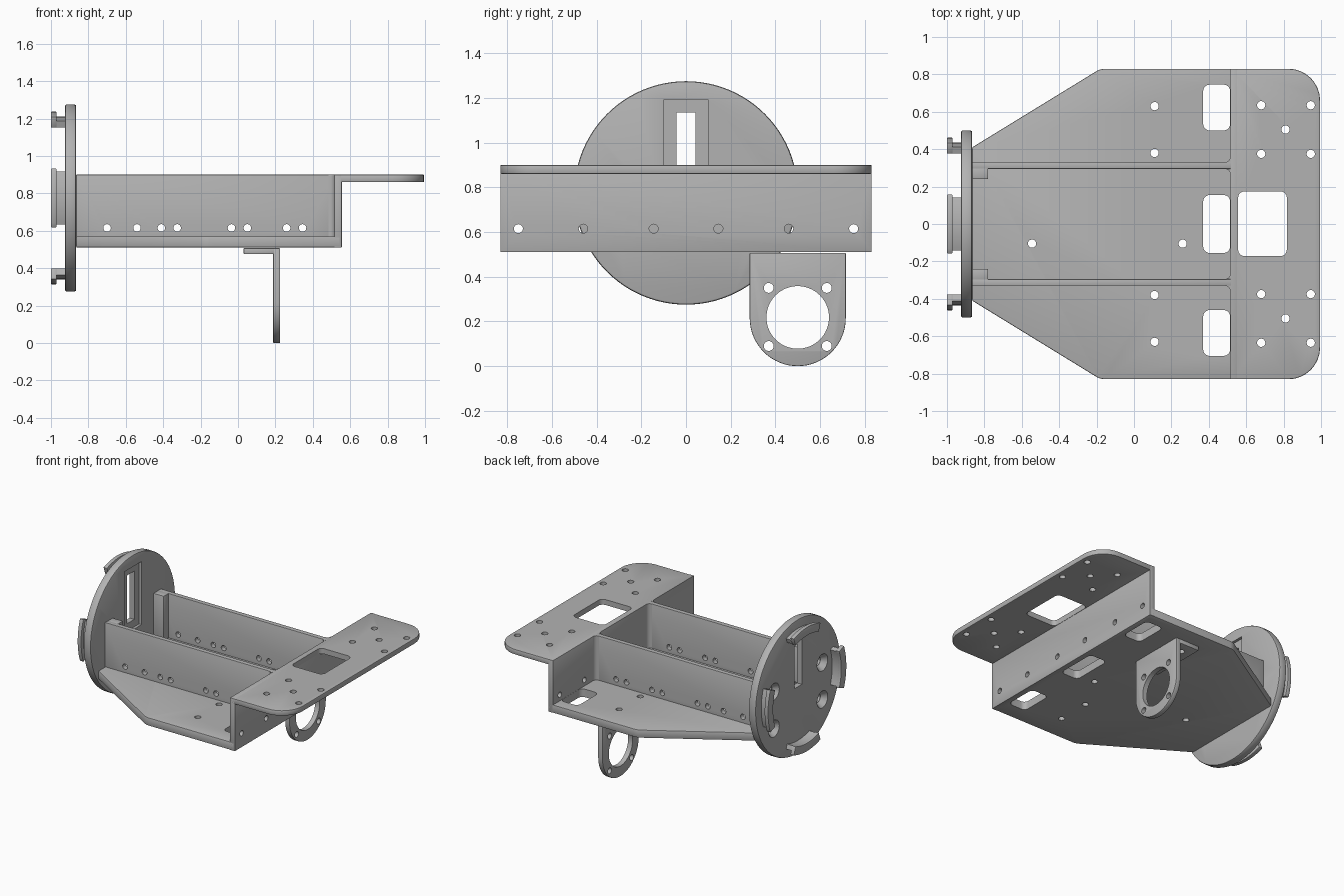
import bpy, bmesh, math
from mathutils import Vector

cube = bpy.data.objects.get("Cube")
if cube:
    bpy.data.objects.remove(cube)

grey = bpy.data.materials.new("plain grey")
grey.use_nodes = True
COLOUR = (0.45, 0.45, 0.45, 1)
grey.diffuse_color = COLOUR
grey.node_tree.nodes["Principled BSDF"].inputs["Base Color"].default_value = COLOUR


# ---- profiles
def circle(u, v, r, n=32):
    return [(u + r * math.cos(2 * math.pi * i / n), v + r * math.sin(2 * math.pi * i / n))
            for i in range(n)]


def rounded(corners, n=8):
    """Closed polygon from (u, v, radius) corners, each replaced by an arc."""
    pts = []
    for i, (u, v, r) in enumerate(corners):
        p = Vector((u, v))
        if r == 0:
            pts.append((u, v))
            continue
        a = (Vector(corners[i - 1][:2]) - p).normalized()
        b = (Vector(corners[(i + 1) % len(corners)][:2]) - p).normalized()
        half = a.angle(b) / 2
        mid = p + (a + b).normalized() * r / math.sin(half)
        start = p + a * r / math.tan(half) - mid
        end = p + b * r / math.tan(half) - mid
        sweep = start.angle_signed(end)
        for k in range(n + 1):
            t = -sweep * k / n
            c, s = math.cos(t), math.sin(t)
            pts.append((mid.x + c * start.x - s * start.y, mid.y + s * start.x + c * start.y))
    return pts


def rect(u0, u1, v0, v1, r=0):
    return rounded([(u0, v0, r), (u1, v0, r), (u1, v1, r), (u0, v1, r)])


def arc_band(r0, r1, a0, a1, v=0.0, n=12):
    angles = [math.radians(a0 + (a1 - a0) * i / n) for i in range(n + 1)]
    return ([(r1 * math.cos(a), v + r1 * math.sin(a)) for a in angles]
            + [(r0 * math.cos(a), v + r0 * math.sin(a)) for a in reversed(angles)])


# ---- solids
def add_prism(bm, pts, axis, lo, hi, taper=1.0):
    place = {"x": lambda u, v, w: (w, u, v),
             "y": lambda u, v, w: (u, w, v),
             "z": lambda u, v, w: (u, v, w)}[axis]
    cu = sum(p[0] for p in pts) / len(pts)
    cv = sum(p[1] for p in pts) / len(pts)
    a = [bm.verts.new(place(u, v, lo)) for u, v in pts]
    b = [bm.verts.new(place(cu + (u - cu) * taper, cv + (v - cv) * taper, hi)) for u, v in pts]
    faces = [bm.faces.new(a), bm.faces.new(b)]
    for i in range(len(pts)):
        j = (i + 1) % len(pts)
        faces.append(bm.faces.new((a[i], a[j], b[j], b[i])))
    bmesh.ops.recalc_face_normals(bm, faces=faces)


def make(name, solids):
    bm = bmesh.new()
    for s in solids:
        add_prism(bm, *s)
    mesh = bpy.data.meshes.new(name)
    bm.to_mesh(mesh)
    bm.free()
    obj = bpy.data.objects.new(name, mesh)
    bpy.context.collection.objects.link(obj)
    mesh.materials.append(grey)
    return obj


def part(name, solids, holes=(), bevel=0.006):
    obj = make(name, solids)
    bpy.ops.object.select_all(action="DESELECT")
    obj.select_set(True)
    bpy.context.view_layer.objects.active = obj
    if bevel:
        m = obj.modifiers.new("soft edges", "BEVEL")
        m.width, m.segments, m.angle_limit = bevel, 2, math.radians(50)
        bpy.ops.object.modifier_apply(modifier=m.name)
    if holes:
        cutter = make(name + "_cutter", holes)
        cutter.hide_render = True
        m = obj.modifiers.new("holes", "BOOLEAN")
        m.operation, m.solver, m.object, m.use_self = "DIFFERENCE", "EXACT", cutter, True
        bpy.ops.object.modifier_apply(modifier=m.name)
        bpy.data.objects.remove(cutter)
    bpy.ops.object.shade_smooth_by_angle(angle=math.radians(30))
    return obj


BOTTOM, TOP, FLOOR = 0.51, 0.90, 0.57
WIDE, MID, SCREW = 0.83, 0.775, 0.022
DISC_OUT, DISC_IN = -0.925, -0.865
SIDES = (-1, 1)

# Floor plate with tapered end, windows and screw holes
outline = rounded([(DISC_IN, -0.41, 0), (-0.18, -WIDE, 0.1), (0.55, -WIDE, 0),
                   (0.55, WIDE, 0), (-0.18, WIDE, 0.1), (DISC_IN, 0.41, 0)])
windows = [rect(0.37, 0.514, y0, y1, 0.035)
           for y0, y1 in ((-0.705, -0.46), (-0.155, 0.155), (0.5, 0.745))]
floor_holes = [circle(0.11, s * y, SCREW) for s in SIDES for y in (0.38, 0.63)]
floor_holes += [circle(x, -0.105, SCREW) for x in (-0.545, 0.26)]
part("floor_plate", [(outline, "z", BOTTOM, FLOOR)],
     [(h, "z", BOTTOM - 0.1, FLOOR + 0.1) for h in windows + floor_holes])

# Upright wall
part("upright_wall", [(rect(-WIDE, WIDE, BOTTOM, TOP), "x", 0.515, 0.555)],
     [(circle(s * y, 0.615, 0.02), "x", 0.4, 0.7) for s in SIDES for y in (0.145, 0.46, 0.75)], 0.003)

# Top shelf with rounded outer corners
shelf = rounded([(0.52, -WIDE, 0), (0.995, -WIDE, 0.17), (0.995, WIDE, 0.17), (0.52, WIDE, 0)])
shelf_holes = [circle(x, s * y, SCREW) for s in SIDES
               for x, y in ((0.68, 0.635), (0.945, 0.635), (0.81, 0.505), (0.68, 0.375), (0.945, 0.375))]
shelf_holes.append(rect(0.557, 0.817, -0.172, 0.175, 0.035))
part("top_shelf", [(shelf, "z", 0.86, TOP)], [(h, "z", 0.7, 1.0) for h in shelf_holes])

# Side rails with drilled holes, end posts and rounded inside corners
rail_x = (-0.7, -0.54, -0.41, -0.325, -0.035, 0.05, 0.26, 0.345)
for s, side in zip(SIDES, ("right", "left")):
    y0, y1 = sorted((s * 0.295, s * 0.33))
    part(side + "_rail", [(rect(DISC_IN, 0.52, BOTTOM + 0.01, TOP), "y", y0, y1)],
         [(circle(x, 0.615, 0.02), "y", y0 - 0.1, y1 + 0.1) for x in rail_x], 0.003)
    p0, p1 = sorted((s * 0.24, s * 0.3))
    part(side + "_end_post", [(rect(DISC_IN, -0.78, p0, p1), "z", BOTTOM + 0.01, TOP)], bevel=0.004)
    fillets = []
    for y, d in ((s * 0.295, -s), (s * 0.33, s)):
        arc = [(0.485 + 0.03 * math.sin(t * math.pi / 12), y + d * (0.03 - 0.03 * math.cos(t * math.pi / 12)))
               for t in range(7)]
        fillets.append((arc + [(0.516, y)], "z", FLOOR - 0.01, TOP))
    part(side + "_corner_fillets", fillets, bevel=0)

# End disc with a stepped slot and countersunk screw holes
disc_cuts = [(rect(-0.1, 0.1, 0.72, 1.19), "x", -0.885, -0.8),
             (rect(-0.043, 0.043, MID, 1.135), "x", -1.0, -0.8)]
for s in SIDES:
    for z in (0.57, 0.845):
        disc_cuts.append((circle(s * 0.285, z, 0.066), "x", DISC_OUT - 0.005, -0.885, 0.5))
        disc_cuts.append((circle(s * 0.285, z, 0.03), "x", -0.9, -0.8))
part("end_disc", [(circle(0, MID, 0.5, 96), "x", DISC_OUT, DISC_IN)], disc_cuts, 0.01)

# Four locking tabs, each a curved stem with an outward lip
for turn, label in ((0, "left"), (90, "upper"), (180, "right"), (270, "lower")):
    stem = arc_band(0.4, 0.435, turn - 19, turn + 19, MID)
    lip = arc_band(0.4, 0.462, turn - 20, turn + 20, MID)
    part(label + "_tab_stem", [(stem, "x", -0.98, DISC_OUT + 0.01)], bevel=0)
    part(label + "_tab_lip", [(lip, "x", -1.0, -0.97)], bevel=0.004)

# Hanging ring bracket under the floor
ring = [(0.285, 0.507), (0.285, 0.22)]
ring += [(0.5 - 0.215 * math.cos(i * math.pi / 32), 0.22 - 0.215 * math.sin(i * math.pi / 32))
         for i in range(1, 32)]
ring += [(0.715, 0.22), (0.715, 0.507)]
ring = [(y, z - 0.005 if z < 0.5 else z) for y, z in ring]
ring_holes = [circle(0.5, 0.218, 0.14, 64)]
ring_holes += [circle(0.5 + s * 0.13, 0.22 + t * 0.13, SCREW) for s in SIDES for t in SIDES]
part("ring_bracket", [(ring, "x", 0.188, 0.225)],
     [(h, "x", 0.1, 0.3) for h in ring_holes], 0.004)
part("bracket_flange", [(rect(0.03, 0.2, 0.285, 0.715), "z", 0.475, 0.507)],
     [(circle(0.11, y, SCREW), "z", 0.4, 0.6) for y in (0.38, 0.63)], 0.004)
